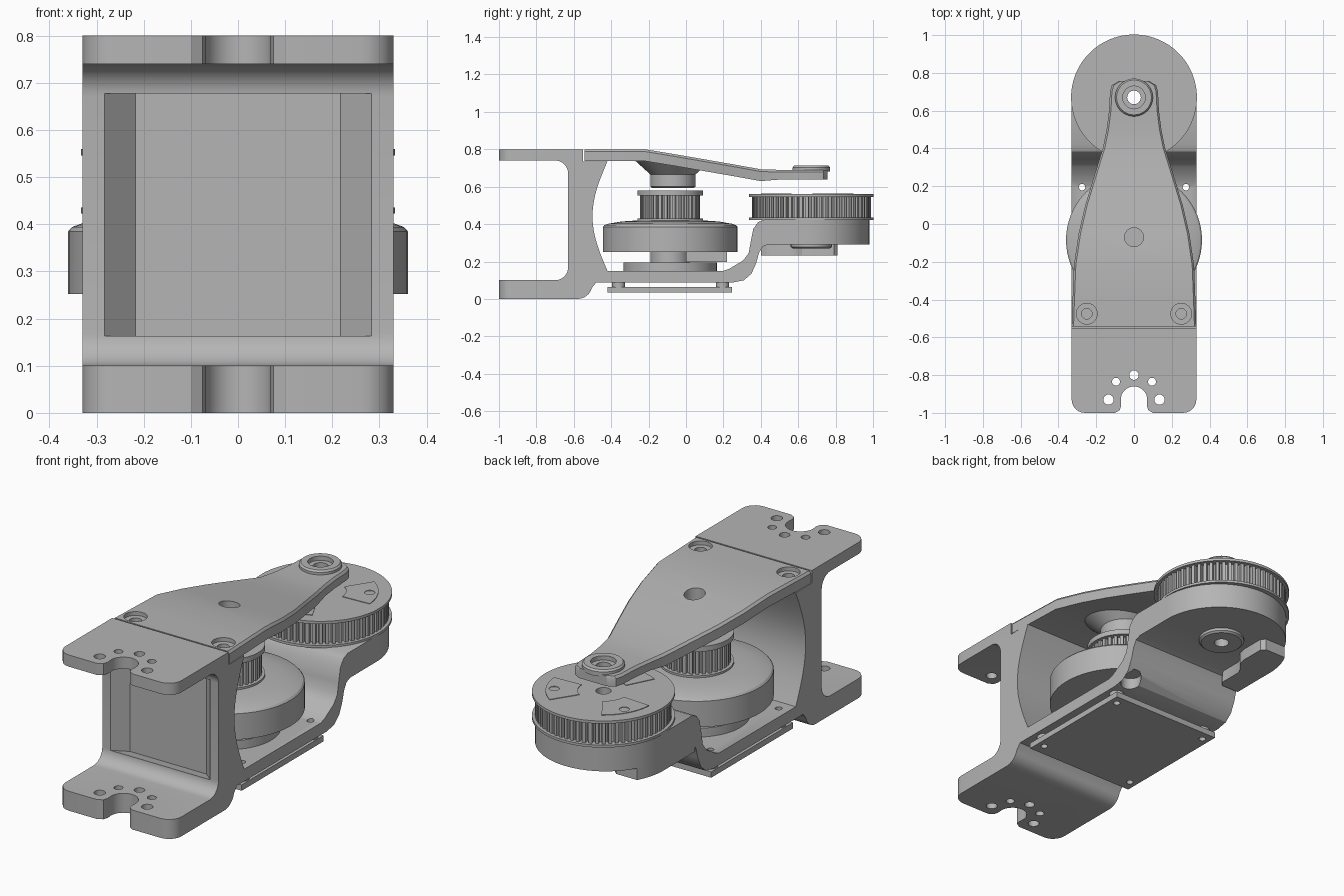
import bpy, bmesh, math
from math import sin, cos, pi, radians

old = bpy.data.objects.get("Cube")
if old:
    bpy.data.objects.remove(old)

GREY = (0.46, 0.46, 0.46, 1)
mat = bpy.data.materials.new("machined grey")
mat.use_nodes = True
mat.diffuse_color = GREY
mat.node_tree.nodes["Principled BSDF"].inputs["Base Color"].default_value = GREY

HALF = 0.33          # half width of the frame
MOTOR_Y = -0.085     # motor axis
AXLE_Y = 0.67        # output axis


def finish(name, bm):
    bmesh.ops.recalc_face_normals(bm, faces=bm.faces)
    me = bpy.data.meshes.new(name)
    bm.to_mesh(me)
    bm.free()
    me.materials.append(mat)
    ob = bpy.data.objects.new(name, me)
    bpy.context.collection.objects.link(ob)
    return ob


def loft(name, rings):
    """Skin a list of equal-length closed rings and cap both ends."""
    bm = bmesh.new()
    vs = [[bm.verts.new(p) for p in ring] for ring in rings]
    n = len(rings[0])
    for a, b in zip(vs, vs[1:]):
        for i in range(n):
            j = (i + 1) % n
            bm.faces.new((a[i], a[j], b[j], b[i]))
    bm.faces.new(vs[0])
    bm.faces.new(vs[-1])
    return finish(name, bm)


def arc(cx, cy, r, a0, a1, n=8):
    steps = [radians(a0 + (a1 - a0) * i / n) for i in range(n + 1)]
    return [(cx + r * cos(t), cy + r * sin(t)) for t in steps]


def circle(cx, cy, r, n=32):
    return arc(cx, cy, r, 0, 360, n)[:-1]


def prism(name, pts, lo, hi):
    return loft(name, [[(x, y, z) for x, y in pts] for z in (lo, hi)])


def lathe(name, profile, y, n=64):
    return loft(name, [[(px, py, z) for px, py in circle(0, y, r, n)] for r, z in profile])


def gear(name, y, r, depth, teeth, lo, hi):
    pts = []
    for i in range(teeth):
        for f, rad in ((0, r), (0.5, r), (0.6, r - depth), (0.9, r - depth)):
            t = 2 * pi * (i + f) / teeth
            pts.append((rad * cos(t), y + rad * sin(t)))
    return prism(name, pts, lo, hi)


def drill(x, y, r, lo=-1, hi=2):
    return prism("cutter", circle(x, y, r), lo, hi)


def cut(target, cutters):
    for c in cutters:
        m = target.modifiers.new("cut", 'BOOLEAN')
        m.operation, m.solver, m.object = 'DIFFERENCE', 'EXACT', c
    dg = bpy.context.evaluated_depsgraph_get()
    me = bpy.data.meshes.new_from_object(target.evaluated_get(dg))
    target.modifiers.clear()
    target.data = me
    for c in cutters:
        bpy.data.objects.remove(c)


# Frame: one side profile (y, z) swept across the width
side = [(-1, 0)]
side += arc(-0.58, 0.08, 0.08, -90, -15, 6) + [(-0.48, 0.088), (0.25, 0.088)]
side += [(0.31, 0.1), (0.35, 0.135), (0.375, 0.19)]
side += [(0.39, 0.245), (0.41, 0.28), (0.44, 0.292), (0.65, 0.292)]
side += [(0.65, 0.425), (0.42, 0.425), (0.385, 0.41), (0.36, 0.375)]
side += [(0.345, 0.3), (0.335, 0.245), (0.305, 0.205), (0.23, 0.16), (0.2, 0.15)]
side += [(-0.42 - 0.08 * sin(pi * i / 16), 0.15 + 0.585 * i / 16) for i in range(17)]
side += [(-0.55, 0.735), (-0.55, 0.8), (-1, 0.8), (-1, 0.74)]
side += arc(-0.70, 0.67, 0.07, 90, 0) + arc(-0.70, 0.17, 0.07, 0, -90) + [(-1, 0.1)]
frame = loft("main_frame", [[(x, y, z) for y, z in side] for x in (-HALF, HALF)])

# Round the vertical corners of the fork plates
bm = bmesh.new()
bm.from_mesh(frame.data)
corners = [e for e in bm.edges if all(v.co.y < -0.99 for v in e.verts)
           and abs(e.verts[0].co.x - e.verts[1].co.x) < 0.01]
bmesh.ops.bevel(bm, geom=corners, offset=0.07, segments=6, profile=0.5, affect='EDGES')
bm.to_mesh(frame.data)
bm.free()

# Fork notch, bolt holes, web pocket and floor holes
notch = [(-0.1, -1.05), (-0.1, -1), (-0.075, -0.985), (-0.068, -0.96)]
notch += arc(0, -0.93, 0.07, 180, 0, 16) + [(0.068, -0.96), (0.075, -0.985), (0.1, -1), (0.1, -1.05)]
pocket = loft("cutter", [[(w * sx, y, z) for sx, z in ((-1, a), (1, a), (1, b), (-1, b))]
                         for y, w, a, b in ((-0.64, 0.293, 0.165, 0.675), (-0.565, 0.217, 0.15, 0.69))])
tools = [prism("cutter", notch, -1, 2), pocket, drill(0, -0.8, 0.025),
         drill(0, AXLE_Y, 0.036), drill(0.28, 0.31, 0.05, -1, 0.15)]
for s in (-1, 1):
    tools += [drill(s * 0.095, -0.835, 0.021), drill(s * 0.135, -0.93, 0.027),
              drill(s * 0.275, 0.195, 0.017), drill(s * 0.275, -0.36, 0.017, -1, 0.3)]
cut(frame, tools)

# Rounded rear end carrying the output pulley
rear = prism("rear_housing", arc(0, 0.65, HALF, 0, 180, 48), 0.292, 0.425)
cut(rear, [drill(0, AXLE_Y, 0.036)])
hub = lathe("underside_hub", [(0.11, 0.30), (0.11, 0.278), (0.10, 0.27)], AXLE_Y)
cut(hub, [drill(0, AXLE_Y, 0.036)])
lug = [(-HALF, 0.40), (-0.23, 0.40), (-0.21, 0.43), (-0.21, 0.55), (-0.19, 0.59),
       (-0.16, 0.62), (-0.15, 0.66), (-0.15, 0.79), (-0.17, 0.81)]
lug += arc(0, 0.65, HALF, 151, 180, 6)
prism("underside_lug", lug, 0.232, 0.30)

# Sloping top arm: stations of (y, half width, top height)
stations = [(-0.542, 0.33, 0.8), (-0.4, 0.325, 0.8), (-0.22, 0.318, 0.8), (-0.05, 0.293, 0.772),
            (0.1, 0.258, 0.746), (0.25, 0.212, 0.72), (0.4, 0.165, 0.693), (0.5, 0.145, 0.69),
            (0.6, 0.132, 0.69), (0.70, 0.127, 0.69), (0.735, 0.117, 0.69), (0.757, 0.08, 0.69)]
rings = []
for y, w, top in stations:
    low = top - (0.052 if y > 0.45 else 0.063)
    rings.append([(-w, y, low), (w, y, low), (w, y, top - 0.012), (w - 0.01, y, top),
                  (0.01 - w, y, top), (-w, y, top - 0.012)])
arm = loft("top_arm", rings)
tools = [drill(0, -0.07, 0.05), drill(0, AXLE_Y, 0.036)]
for s in (-1, 1):
    tools += [drill(s * 0.25, -0.475, 0.055, 0.78), drill(s * 0.25, -0.475, 0.028, 0.745)]
cut(arm, tools)
boss = lathe("arm_bearing_boss", [(0.1, 0.68), (0.1, 0.703), (0.092, 0.712)], AXLE_Y)
cut(boss, [drill(0, AXLE_Y, 0.06, 0.69), drill(0, AXLE_Y, 0.036)])
cone = lathe("arm_support_cone", [(0.11, 0.592), (0.12, 0.6), (0.12, 0.665), (0.2, 0.737)], -0.07)
trim = loft("cutter", [[(-1, y, z), (1, y, z), (1, y, 2), (-1, y, 2)]
                       for y, z in ((-0.22, 0.76), (0.4, 0.65))])
cut(cone, [trim, drill(0, -0.07, 0.05, 0.69)])

# Motor stack
lathe("motor_base", [(0.25, 0.148), (0.25, 0.195)], MOTOR_Y)
lathe("motor_stem", [(0.105, 0.19), (0.105, 0.26)], MOTOR_Y)
lathe("motor_rotor", [(0.36, 0.252), (0.36, 0.385), (0.352, 0.394), (0.33, 0.402),
                      (0.26, 0.414), (0.17, 0.42)], MOTOR_Y)
prism("motor_connector", [(-0.1, 0), (0.1, 0), (0.1, 0.22), (-0.1, 0.22)], 0.197, 0.26)
gear("drive_pulley_teeth", MOTOR_Y, 0.16, 0.018, 32, 0.42, 0.56)
lathe("drive_pulley_lower_flange", [(0.175, 0.415), (0.175, 0.43)], MOTOR_Y)
lathe("drive_pulley_upper_flange", [(0.175, 0.553), (0.175, 0.58)], MOTOR_Y)

# Output pulley, each layer bored for the axle
layers = [gear("output_pulley_teeth", AXLE_Y, 0.318, 0.022, 64, 0.43, 0.55),
          lathe("output_pulley_lower_flange", [(0.333, 0.423), (0.333, 0.436)], AXLE_Y, 96),
          lathe("output_pulley_upper_flange", [(0.333, 0.546), (0.333, 0.56)], AXLE_Y, 96)]
for layer in layers:
    cut(layer, [drill(0, AXLE_Y, 0.036)])
for mid in (30, 150, 270):
    pad = arc(0, AXLE_Y, 0.27, mid - 27, mid + 27, 12) + arc(0, AXLE_Y, 0.12, mid + 27, mid - 27, 6)
    pad = prism("output_pulley_pad", pad, 0.555, 0.563)
    a = radians(mid)
    cut(pad, [drill(0.23 * cos(a), AXLE_Y + 0.23 * sin(a), 0.024)])

# Underside cover plate on four spacers
c = 0.315
cover = prism("bottom_cover", [(-c, -0.42), (c, -0.42), (c, 0.245), (-c, 0.245)], 0.035, 0.065)
spots = [(s * 0.275, y) for s in (-1, 1) for y in (-0.36, 0.195)]
cut(cover, [drill(x, y, 0.017) for x, y in spots])
for x, y in spots:
    spacer = prism("cover_spacer", circle(x, y, 0.035), 0.064, 0.09)
    cut(spacer, [drill(x, y, 0.017)])

# Smooth curved faces, keep machined edges crisp
for ob in bpy.context.collection.objects:
    if ob.type == 'MESH' and mat.name in ob.data.materials:
        ob.data.shade_smooth()
        ob.data.set_sharp_from_angle(angle=radians(28))
